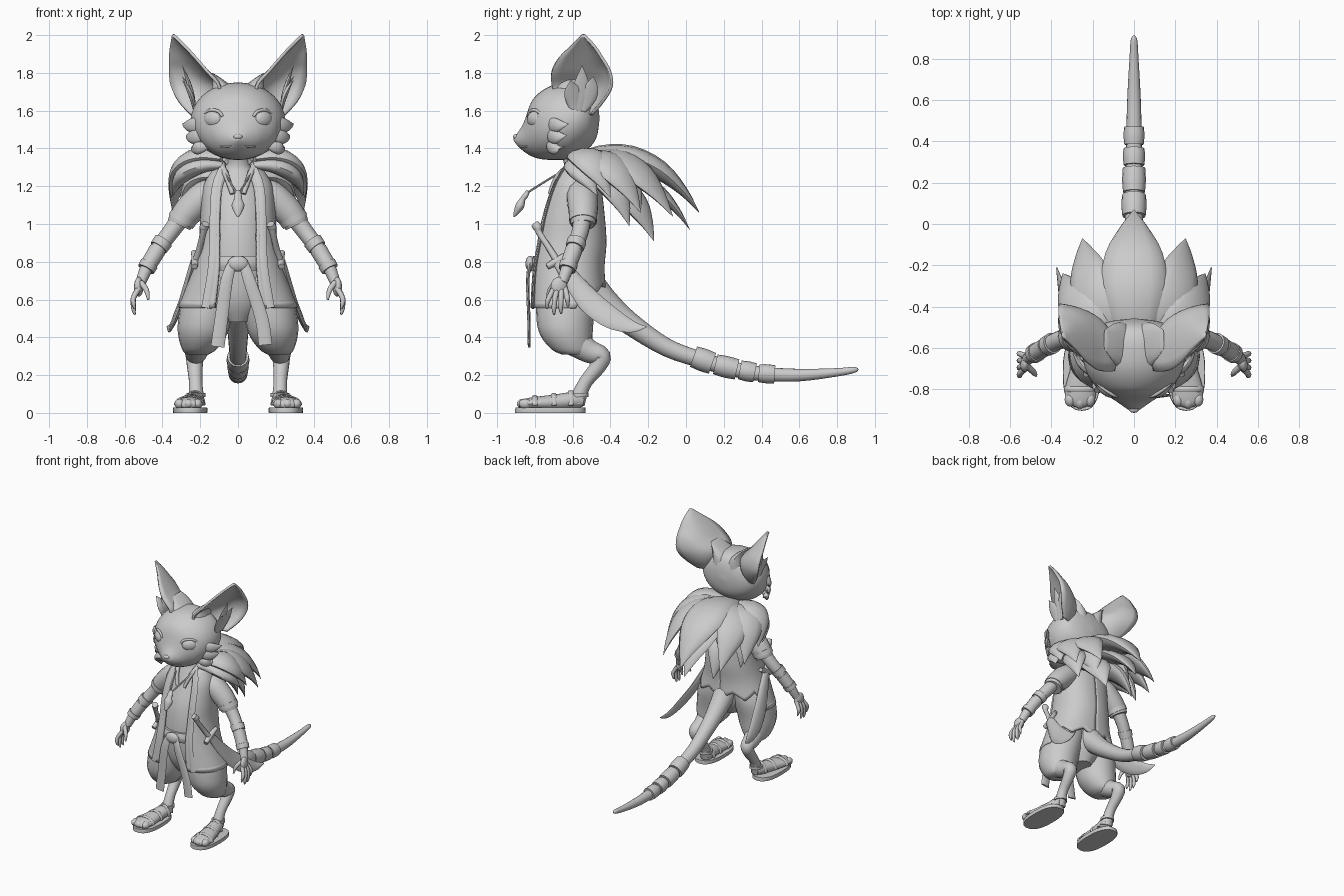
import bpy, bmesh, math
from mathutils import Vector, Matrix

grey = bpy.data.materials.new("warm_grey")
grey.diffuse_color = (0.6, 0.6, 0.6, 1)


def finish(name, bm, mirror=False, thick=0, angle=50):
    bmesh.ops.recalc_face_normals(bm, faces=bm.faces)
    me = bpy.data.meshes.new(name)
    bm.to_mesh(me)
    bm.free()
    ob = bpy.data.objects.new(name, me)
    bpy.context.collection.objects.link(ob)
    me.materials.append(grey)
    bpy.ops.object.select_all(action='DESELECT')
    ob.select_set(True)
    bpy.context.view_layer.objects.active = ob
    bpy.ops.object.shade_smooth_by_angle(angle=math.radians(angle))
    if thick:
        m = ob.modifiers.new("thickness", 'SOLIDIFY')
        m.thickness, m.offset = thick, 0
    if mirror:
        ob.modifiers.new("mirror", 'MIRROR').use_mirror_merge = False
    return ob


def spline(pts, steps):
    """Catmull-Rom through tuples of any length."""
    p = [pts[0]] + list(pts) + [pts[-1]]
    out = []
    for i in range(1, len(p) - 2):
        for s in range(steps):
            t = s / steps
            out.append([0.5 * (2 * b + (c - a) * t + (2 * a - 5 * b + 4 * c - d) * t * t
                        + (3 * b - a - 3 * c + d) * t ** 3)
                        for a, b, c, d in zip(p[i - 1], p[i], p[i + 1], p[i + 2])])
    return out + [list(pts[-1])]


def grid(name, rows, mirror=False, thick=0.0, closed=False, angle=50):
    bm = bmesh.new()
    vs = [[bm.verts.new(c) for c in r] for r in rows]
    n = len(vs[0])
    for a, b in zip(vs, vs[1:]):
        for j in range(n if closed else n - 1):
            k = (j + 1) % n
            bm.faces.new((a[j], a[k], b[k], b[j]))
    if closed:
        bm.faces.new(vs[0])
        bm.faces.new(vs[-1])
    return finish(name, bm, mirror, thick, angle)


def sweep(name, pts, up=(0, 0, 1), mirror=False, n=14, steps=4, power=1.0, axis=None):
    """Elliptic rings (x, y, z, half width, half depth) along a smooth path; axis fixes the ring plane."""
    pts = [p if len(p) == 5 else (*p, p[3]) for p in pts]
    sp, rows = spline(pts, steps), []
    for i, q in enumerate(sp):
        t = Vector(axis) if axis else Vector(sp[min(i + 1, len(sp) - 1)][:3]) - Vector(sp[max(i - 1, 0)][:3])
        side = t.cross(Vector(up)).normalized()
        nor = side.cross(t).normalized()
        ring = []
        for k in range(n):
            a = 2 * math.pi * k / n
            c, s = math.cos(a), math.sin(a)
            c, s = math.copysign(abs(c) ** power, c), math.copysign(abs(s) ** power, s)
            ring.append(Vector(q[:3]) + side * c * max(q[3], .001) + nor * s * max(q[4], .001))
        rows.append(ring)
    return grid(name, rows, mirror, closed=True)


def leaf(name, base, mid, tip, w, thick=0.02, up=(0, 0, 1), mirror=False):
    """Pointed feather along a bent path."""
    b, m, e = map(Vector, (base, mid, tip))
    pts = []
    for t, f in ((0, .45), (.2, .8), (.42, 1), (.65, .86), (.85, .42), (1, .01)):
        c = b * (1 - t) ** 2 + m * 2 * t * (1 - t) + e * t * t
        pts.append((*c, w * f, thick * f))
    return sweep(name, pts, up, mirror, n=12, steps=3)


def ball(name, loc, scale, rz=0, mirror=False):
    bm = bmesh.new()
    mat = Matrix.Translation(loc) @ Matrix.Rotation(rz, 4, 'Z') @ Matrix.Diagonal((*scale, 1))
    bmesh.ops.create_uvsphere(bm, u_segments=20, v_segments=12, radius=1, matrix=mat)
    return finish(name, bm, mirror)


X, Y, Z = (1, 0, 0), (0, 1, 0), (0, 0, 1)

# Head, lofted from nose to nape
sweep("head", [(0, -.912, 1.448, .008, .006), (0, -.895, 1.448, .035, .03), (0, -.86, 1.46, .085, .075),
               (0, -.82, 1.502, .145, .142), (0, -.77, 1.522, .2, .178), (0, -.70, 1.538, .237, .199),
               (0, -.62, 1.546, .25, .203), (0, -.55, 1.562, .235, .182), (0, -.50, 1.565, .19, .15),
               (0, -.47, 1.56, .11, .09), (0, -.458, 1.56, .005, .005)], n=36, axis=Y)
ball("nose", (0, -.898, 1.462), (.024, .017, .015))
sweep("mouth", [(-.09, -.845, 1.41, .005), (-.045, -.872, 1.408, .005), (0, -.885, 1.418, .005),
                (.045, -.872, 1.408, .005), (.09, -.845, 1.41, .005)], n=6)
ball("eye", (.134, -.80, 1.555), (.056, .03, .043), .65, True)
sweep("eyelid", [(.082, -.836, 1.57, .008), (.105, -.826, 1.597, .009), (.15, -.795, 1.602, .009),
                 (.185, -.765, 1.58, .007)], mirror=True, n=8)
for tip, w in (((.295, -.62, 1.53), .04), ((.275, -.63, 1.47), .04), ((.225, -.64, 1.41), .035)):
    leaf("cheek_tuft", (.15, -.73, tip[2] + .01), (.25, -.72, tip[2] - .02), tip, w, .02, Y, True)

# Ears: cupped leaves open to the front and side
ear = spline([(1.58, .17, -.62, .15, -.50, .25, -.50), (1.65, .12, -.68, .08, -.44, .315, -.44),
              (1.73, .10, -.71, .06, -.43, .355, -.395), (1.81, .165, -.71, .15, -.41, .365, -.405),
              (1.88, .225, -.67, .22, -.45, .365, -.445), (1.94, .28, -.61, .285, -.49, .36, -.485),
              (2.0, .342, -.55, .345, -.545, .348, -.54)], 4)
rows = []
for z, fx, fy, mx, my, ox, oy in ear:
    rows.append([(fx * (1 - t) ** 2 + mx * 2 * t * (1 - t) + ox * t * t,
                  fy * (1 - t) ** 2 + my * 2 * t * (1 - t) + oy * t * t, z)
                 for t in (i / 12 for i in range(13))])
grid("ear", rows, True, .016)
sweep("ear_root", [(.06, -.59, 1.58, .12, .09), (.07, -.59, 1.69, .115, .075), (.10, -.575, 1.755, .09, .035),
                   (.14, -.56, 1.80, .05, .006)], X, True, axis=Z)
for dy, top in ((-.05, 1.76), (0, 1.84), (.05, 1.78)):
    leaf("ear_tuft", (.23, -.57 + dy * .4, 1.60), (.24, -.55 + dy, 1.70),
         (.295, -.55 + dy * 1.2, top), .045, .014, X, True)

# Torso, neck and open coat
sweep("torso", [(0, -.62, .48, .07, .10), (0, -.62, .6, .16, .16), (0, -.63, .8, .175, .165),
                (0, -.61, 1.0, .165, .16), (0, -.58, 1.15, .15, .13), (0, -.575, 1.25, .11, .09),
                (0, -.585, 1.31, .065, .06), (0, -.61, 1.4, .06, .06)], Y, n=24, axis=Z)
prof = spline([(1.29, -.65, -.50, .12, .06), (1.2, -.71, -.46, .175, .09), (1.05, -.765, -.44, .19, .1),
               (.9, -.795, -.43, .2, .1), (.75, -.815, -.44, .235, .1), (.55, -.825, -.42, .31, .12)], 6)


def coat_at(z, u):
    for a, b in zip(prof, prof[1:]):
        if z >= b[0]:
            break
    k = min(1, max(0, (z - a[0]) / (b[0] - a[0])))
    _, f, bk, rx, gap = [p + (q - p) * k for p, q in zip(a, b)]
    th0 = math.asin(gap / rx) * .85
    th = th0 + (math.pi - th0) * u
    c, s = math.cos(th), math.sin(th)
    return (rx * s ** .85 if s > 0 else 0, (f + bk) / 2 - (bk - f) / 2 * math.copysign(abs(c) ** .9, c), z)


def hem(u):  # long front panels, side slit, ragged back
    if u < .5:
        return .555
    if u < .62:
        return .555 + .17 * (u - .5) / .12
    return .64 + .05 * abs(((u - .62) * 7.9) % 2 - 1)


us = [i / 40 for i in range(41)]
grid("coat", [[coat_at(1.29 + (hem(u) - 1.29) * s / 24, u) for u in us] for s in range(25)], True, .018)
zs = [1.29 - i * .735 / 12 for i in range(13)]
sweep("coat_trim", [(*(Vector(coat_at(z, .06)) + Vector((0, -.008, 0))), .028, .008) for z in zs],
      Y, True, n=8, steps=2)
sweep("coat_hem", [(*coat_at(.575, u), .01, .018) for u in (0, .1, .2, .3, .4, .48)], mirror=True, n=8)
sweep("collar", [(.03, -.72, 1.16, .012), (.06, -.68, 1.25, .016), (.085, -.6, 1.31, .02),
                 (.05, -.52, 1.32, .02), (0, -.505, 1.32, .02)], mirror=True, n=8)

# Belt, knot and hanging sash
sweep("belt", [(0, -.63, .755, .185, .18), (0, -.63, .79, .19, .19), (0, -.63, .83, .185, .18)], Y, n=28)
ball("belt_knot", (0, -.825, .79), (.055, .025, .042))
for sx, a, z1 in ((-1, .108, .35), (1, .145, .36)):
    sweep("sash_end", [(sx * .03, -.825, .79, .025, .012), (sx * .06, -.838, .7, .032, .009),
                       (sx * (a - .02), -.832, .5, .035, .009), (sx * a, -.83, z1, .036, .008)], Y, n=10)

# Trousers, legs and feet
sweep("trouser_leg", [(.10, -.62, .75, .10, .14), (.15, -.63, .62, .14, .16), (.178, -.64, .48, .14, .15),
                      (.19, -.63, .4, .125, .135), (.205, -.605, .335, .09, .105), (.215, -.59, .31, .06, .07)],
      Y, True, n=20, axis=Z)
sweep("leg", [(.215, -.58, .37, .075), (.22, -.51, .325, .062), (.228, -.447, .298, .05), (.228, -.468, .243, .042),
              (.224, -.53, .165, .036), (.222, -.562, .1, .04), (.222, -.58, .05, .045)], X, True)
sweep("foot", [(.222, -.545, .06, .035, .03), (.228, -.60, .065, .05, .045), (.245, -.70, .055, .06, .042),
               (.258, -.80, .05, .075, .035), (.262, -.86, .045, .068, .028), (.263, -.885, .04, .03, .015)],
      mirror=True)
sweep("sandal_sole", [(.253, -.718, 0, .09, .187), (.253, -.718, .014, .092, .187), (.253, -.718, .028, .09, .185)],
      Y, True, n=28, steps=1, power=.8)
for i in range(3):
    ball("toe", (.215 + .047 * i, -.86 + .01 * abs(i - 1), .048), (.027, .035, .027), 0, True)
for y, h, w in ((-.80, .088, .076), (-.70, .10, .062), (-.61, .114, .052)):
    cx = .258 + (y + .80) * -.15
    sweep("sandal_strap", [(cx + w * math.cos(a), y, .04 + (h - .04) * math.sin(a), .006, .014)
                           for a in (math.pi * i / 8 for i in range(9))], Y, True, n=8, steps=1)
sweep("ankle_strap", [(.222, -.565, .085, .05, .05), (.222, -.565, .105, .05, .05)], Y, True, steps=1)

# Arms and hands
sweep("sleeve", [(.10, -.56, 1.19, .06), (.17, -.55, 1.15, .082), (.245, -.545, 1.085, .08), (.293, -.545, 1.03, .072),
                 (.312, -.545, .995, .064)], Y, True)
sweep("sleeve_cuff", [(.286, -.545, 1.04, .076), (.303, -.545, 1.012, .074)], Y, True, steps=1)
sweep("arm", [(.28, -.545, 1.06, .05), (.355, -.56, .96, .045), (.418, -.59, .875, .042), (.48, -.625, .775, .035),
              (.515, -.655, .69, .028)], Y, True)
for a, b, r in (((.395, -.577, .91), (.42, -.59, .875), .052), ((.425, -.593, .865), (.47, -.62, .79), .046),
                ((.47, -.62, .79), (.487, -.63, .76), .049)):
    sweep("bracer", [(*a, r), (*b, r * .95)], Y, True, steps=1)
ball("palm", (.525, -.672, .668), (.024, .045, .052), .2, True)
for i, z in enumerate((.55, .52, .525, .56)):
    sweep("finger", [(.525, -.70 + .02 * i, .66, .015), (.553, -.725 + .032 * i, .61, .014),
                     (.553, -.735 + .036 * i, z + .03, .012), (.546, -.735 + .037 * i, z, .005)],
          Y, True, n=8, steps=3)
sweep("thumb", [(.515, -.69, .69, .016), (.485, -.72, .65, .014), (.475, -.735, .60, .006)], Y, True, n=8)

# Feather cape
leaf("back_feather", (0, -.62, 1.33), (0, -.20, 1.48), (0, .07, 1.06), .16, .06)
leaf("lower_back_feather", (0, -.5, 1.25), (0, -.18, 1.32), (0, .02, .97), .12, .04)
for base, mid, tip, w in (((.08, -.58, 1.32), (.24, -.30, 1.44), (.25, -.07, 1.04), .12),
                          ((.06, -.52, 1.28), (.14, -.30, 1.36), (.16, -.25, 1.02), .10),
                          ((.05, -.50, 1.22), (.12, -.28, 1.24), (.12, -.17, .91), .10),
                          ((.10, -.58, 1.33), (.31, -.40, 1.42), (.345, -.24, 1.06), .11),
                          ((.10, -.54, 1.26), (.27, -.38, 1.30), (.27, -.30, .99), .09),
                          ((.08, -.59, 1.35), (.32, -.51, 1.42), (.355, -.40, 1.14), .10),
                          ((.08, -.60, 1.31), (.30, -.57, 1.34), (.345, -.47, 1.15), .08)):
    leaf("shoulder_feather", base, mid, tip, w, .045, (.4, 0, 1), True)

# Necklace
sweep("cord", [(.075, -.58, 1.30, .006), (.07, -.66, 1.275, .006), (.035, -.77, 1.21, .006),
               (.005, -.84, 1.165, .006)], mirror=True, n=6)
sweep("pendant", [(0, -.835, 1.175, .01), (0, -.85, 1.15, .022, .015), (0, -.865, 1.13, .022, .015),
                  (0, -.88, 1.095, .034, .024), (0, -.905, 1.05, .014, .01), (0, -.912, 1.038, .002)], Y)

# Curved swords in scabbards
sweep("sword_grip", [(.172, -.80, 1.0, .022), (.18, -.785, .98, .024), (.185, -.775, .95, .017),
                     (.205, -.72, .865, .017), (.225, -.68, .80, .02)], Y, True, n=10)
sweep("sword_guard", [(.23, -.735, .775, .016), (.225, -.67, .81, .022), (.235, -.605, .85, .014)], X, True, n=10)
sweep("scabbard", [(.235, -.67, .80, .035, .018), (.262, -.60, .70, .05, .02), (.297, -.51, .59, .064, .018),
                   (.332, -.40, .505, .06, .015), (.355, -.29, .457, .035, .01), (.375, -.21, .455, .003, .003)],
      (1, 0, .35), True, n=10)

# Tail with wrapped bands
tail = [(0, -.52, .68, .09), (0, -.43, .585, .075), (0, -.3, .475, .06), (0, -.1, .345, .048), (0, .1, .275, .043),
        (0, .25, .232, .04), (0, .4, .207, .038), (0, .6, .20, .033), (0, .8, .215, .022), (0, .89, .228, .016),
        (0, .912, .232, .004)]
sweep("tail", tail, X, n=16)
for y0, z0, y1, z1 in ((.04, .298, .14, .262), (.155, .257, .27, .23), (.285, .228, .365, .212),
                       (.385, .21, .47, .204)):
    r = .062 - .03 * y0
    sweep("tail_band", [(0, y0, z0, r * .93), (0, (y0 + y1) / 2, (z0 + z1) / 2, r), (0, y1, z1, r * .95)], X, n=16)
